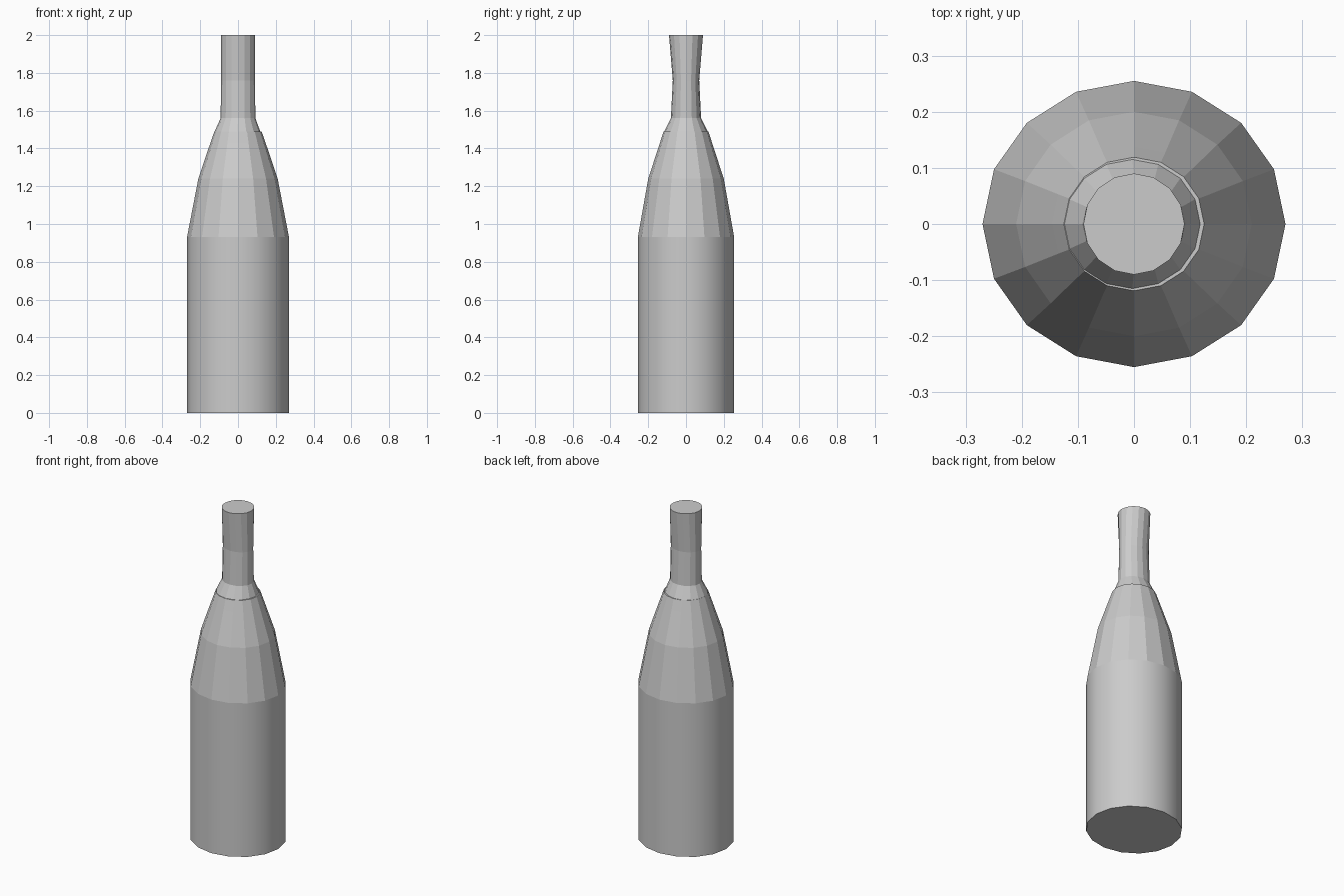
import bpy, bmesh, math

if "Cube" in bpy.data.objects:
    bpy.data.objects.remove(bpy.data.objects["Cube"])

SIDES = 16


def lathe(name, rings, smooth=False):
    """Stack of elliptical rings (z, rx, ry, shift_x), capped at both ends."""
    bm = bmesh.new()
    loops = []
    for z, rx, ry, sx in rings:
        loops.append([bm.verts.new((sx + rx * math.cos(a), ry * math.sin(a), z))
                      for a in (2 * math.pi * i / SIDES for i in range(SIDES))])
    for low, high in zip(loops, loops[1:]):
        for i in range(SIDES):
            j = (i + 1) % SIDES
            face = bm.faces.new((low[i], low[j], high[j], high[i]))
            # only straight body walls are shaded smooth
            face.smooth = abs(low[i].co.x - high[i].co.x) < 1e-6 and high[i].co.z < 1
    bm.faces.new(loops[0][::-1])
    bm.faces.new(loops[-1])
    mesh = bpy.data.meshes.new(name)
    bm.to_mesh(mesh)
    bm.free()
    obj = bpy.data.objects.new(name, mesh)
    bpy.context.collection.objects.link(obj)
    return obj


# Body, shoulder and slightly pinched neck, with a thin offset ledge at the neck base
lathe("bottle", [
    (0.00, 0.27, 0.255, 0),
    (0.93, 0.27, 0.255, 0),
    (1.24, 0.21, 0.20, 0),
    (1.43, 0.146, 0.138, 0),
    (1.49, 0.125, 0.119, 0),
    (1.49, 0.121, 0.115, -0.003),
    (1.56, 0.092, 0.08, 0),
    (1.76, 0.09, 0.07, 0),
    (2.00, 0.09, 0.09, 0),
])
